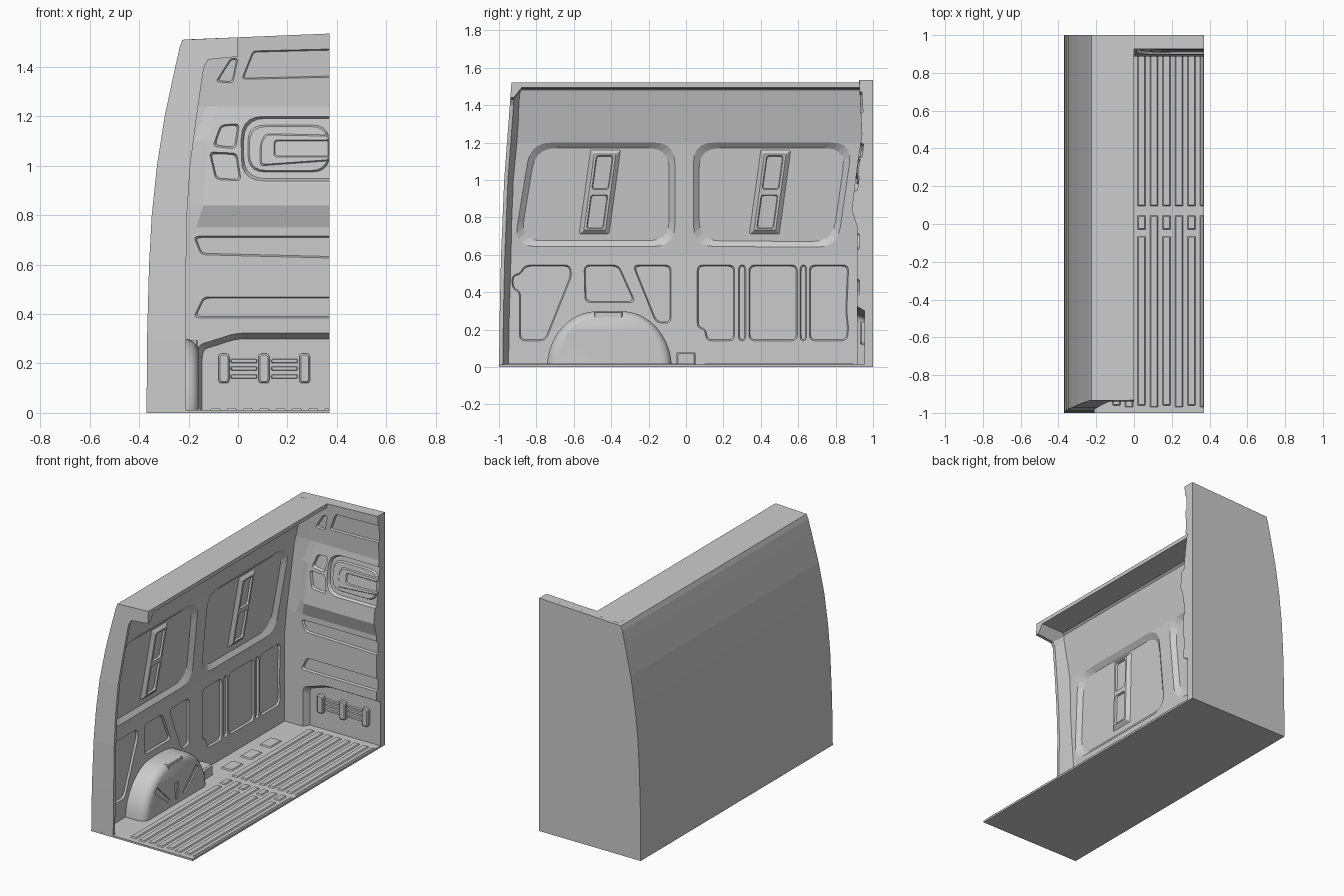
import bpy, bmesh
from mathutils import Vector

if "Cube" in bpy.data.objects:
    bpy.data.objects.remove(bpy.data.objects["Cube"])


def finish(name, bm):
    bmesh.ops.recalc_face_normals(bm, faces=bm.faces)
    me = bpy.data.meshes.new(name)
    bm.to_mesh(me)
    bm.free()
    ob = bpy.data.objects.new(name, me)
    bpy.context.collection.objects.link(ob)
    return ob


def interp(table, z):
    for (z0, a), (z1, b) in zip(table, table[1:]):
        if z <= z1:
            return a + (b - a) * (z - z0) / (z1 - z0)
    return table[-1][1]


def rounded(pts, r, inset):
    """Inset a polygon, then round its corners."""
    p = [Vector(q) for q in pts]
    n = len(p)
    if sum(p[i - 1].cross(p[i]) for i in range(n)) < 0:
        p.reverse()
    q = []
    for i in range(n):
        a = (p[i] - p[i - 1]).normalized()
        b = (p[(i + 1) % n] - p[i]).normalized()
        na, nb = Vector((-a.y, a.x)), Vector((-b.y, b.x))
        q.append(p[i] + (na + nb) * inset / max(0.3, 1 + na.dot(nb)))
    out = []
    for i in range(n):
        e0, e1 = q[i - 1] - q[i], q[(i + 1) % n] - q[i]
        a = q[i] + e0.normalized() * min(r, e0.length * .45)
        b = q[i] + e1.normalized() * min(r, e1.length * .45)
        for k in range(6):
            t = k / 5
            out.append(a * (1 - t) ** 2 + q[i] * 2 * t * (1 - t) + b * t * t)
    return out


def solids(name, items, place):
    """Each item is (outline, corner radius, [(height, inset), ...])."""
    bm = bmesh.new()
    for pts, r, rings in items:
        loops = [[bm.verts.new(place(u.x, u.y, d)) for u in rounded(pts, r, ins)] for d, ins in rings]
        for A, B in zip(loops, loops[1:]):
            for i in range(len(A)):
                bm.faces.new((A[i - 1], A[i], B[i], B[i - 1]))
        bm.faces.new(loops[0])
        bm.faces.new(loops[-1])
    return finish(name, bm)


def carve(ob, items, place):
    cutter = solids("cutter", items, place)
    cutter.hide_render = True
    m = ob.modifiers.new("pockets", 'BOOLEAN')
    m.operation, m.solver, m.object = 'DIFFERENCE', 'EXACT', cutter
    bpy.context.view_layer.objects.active = ob
    bpy.ops.object.modifier_apply(modifier=m.name)
    bpy.data.objects.remove(cutter)


def pocket(depth, ins):
    return [(.01, -ins * .01 / depth), (-depth, ins)]


def box(x0, x1, y0, y1):
    return [(x0, y0), (x1, y0), (x1, y1), (x0, y1)]


def shell(name, outer, inner, front, back_out, back_in):
    """Solid between two equal-length xz profiles, running along y."""
    bm = bmesh.new()
    rows = []
    for (ox, oz), (ix, iz) in zip(outer, inner):
        rows.append([bm.verts.new(c) for c in ((ox, front(oz), oz), (ix, front(iz), iz),
                                               (ix, back_in(iz), iz), (ox, back_out(oz), oz))])
    for A, B in zip(rows, rows[1:]):
        for k in range(4):
            bm.faces.new((A[k], A[(k + 1) % 4], B[(k + 1) % 4], B[k]))
    bm.faces.new(rows[0])
    bm.faces.new(rows[-1])
    return finish(name, bm)


# Shared profiles
outer = [(-.37, 0), (-.368, .3), (-.36, .6), (-.349, .8), (-.328, 1), (-.297, 1.2),
         (-.254, 1.4), (-.236, 1.48), (-.225, 1.51), (0, 1.52)]
front_y = lambda z: interp([(0, -1), (.5, -.993), (1, -.972), (1.52, -.933)], z)
wall_x = lambda z: interp([(0, -.30), (.6, -.30), (1.2, -.245), (1.48, -.178)], z)
on_wall = lambda u, v, d: Vector((wall_x(v) + d, u, v))
on_upper = lambda u, v, d: Vector((-.30 + .055 * (v - .6) / .6 + d, u, v))

# Side wall with roof strip
inner = [(wall_x(z), z) for _, z in outer[:7]] + [(-.178, 1.48), (-.165, 1.49), (0, 1.495)]
wall = shell("side_wall", outer, inner, lambda z: front_y(z) + .03, lambda z: .98, lambda z: .98)

low = [[(-.93, .49), (-.89, .5), (-.86, .545), (-.62, .545), (-.61, .49), (-.75, .14), (-.89, .14), (-.89, .4), (-.93, .42)],
       [(-.545, .545), (-.36, .545), (-.27, .345), (-.54, .345)],
       [(-.285, .545), (-.08, .545), (-.08, .235), (-.16, .235)],
       [(.06, .545), (.26, .545), (.26, .14), (.11, .14), (.1, .2), (.06, .21)],
       box(.28, .32, .14, .545), box(.337, .595, .14, .545), box(.61, .645, .14, .545),
       [(.66, .14), (.86, .14), (.87, .2), (.86, .3), (.87, .545), (.66, .545)]]
carve(wall, [(p, .03, pocket(.012, .006)) for p in low], on_wall)
windows = [[(-.92, .645), (-.06, .645), (-.06, 1.2), (-.83, 1.2)],
           [(.04, .645), (.81, .64), (.89, 1.2), (.04, 1.2)]]
carve(wall, [(p, .11, pocket(.024, .03)) for p in windows], on_upper)

# Braces inside the window recesses
for i, y in enumerate((-.46, .45)):
    quad = lambda w, z0, z1: [(y + s * w + .03 * (z - .94) / .22, z)
                              for s, z in ((-1, z0), (1, z0), (1, z1), (-1, z1))]
    brace = solids(f"window_brace_{i}", [(quad(.08, .71, 1.16), .004, [(-.03, 0), (-.024, 0), (-.004, .022)])], on_upper)
    carve(brace, [(quad(.045, a, b), .015, [(.006, -.004), (-.016, .004)])
                  for a, b in ((.74, .92), (.95, 1.13))], on_upper)

# Front door frame
frame_x = lambda z: interp([(0, -.21), (.75, -.21), (1.05, -.19), (1.38, -.14), (1.43, -.12)], z)
rim = [(frame_x(z), z) for _, z in outer[:6]] + [(-.147, 1.34), (-.138, 1.4), (-.12, 1.43), (0, 1.442)]
shell("front_frame", outer, rim, front_y, lambda z: front_y(z) + .075, lambda z: front_y(z) + .02)

# Floor and its raised ribs
on_floor = lambda u, v, d: Vector((u, v, d + .012))
solids("floor", [(box(-.37, .37, -1, 1), 0.0001, [(-.012, 0), (0, 0)])], on_floor)
ribs = []
rib = [(-.004, 0), (0, 0), (.007, .005)]
for i in range(-3, 5):
    x0 = .085 + .066 * i
    x1 = min(x0 + .042, .369)
    ribs.append((box(x0, x1, .095, .9), .004, rib))
    if i % 2:
        ribs += [(box(x0, x1, -.03, .045), .004, rib), (box(x0, x1, -.96, -.065), .004, rib)]
    else:
        ribs.append((box(x0, x1, -.97, .045), .004, rib))
for y in (.15, .35, .55):
    ribs.append((box(-.23, -.15, y, y + .12), .008, rib))
solids("floor_ribs", ribs, on_floor)

# Wheel arch with grooves and a clip
half = [(.34, -.0), (.325, .1), (.25, .225), (.13, .3)]
arch = [(-.41 + s, z) for s, z in half] + [(-.41 - s, z) for s, z in reversed(half)]
arch = [(u, z if z else -.06) for u, z in arch]
low_clip = lambda u, v, d: Vector((-.31 + d, u, max(v, .002)))
wheel = solids("wheel_arch", [(arch, .1, [(0, 0), (.1, 0), (.123, .006), (.14, .02), (.15, .04)])], low_clip)
carve(wheel, [([(-.64, .165), (-.615, .195), (-.475, .06), (-.49, .045)], .004, [(.17, 0), (.142, 0)]),
              ([(-.43, .15), (-.39, .15), (-.4, .04), (-.42, .04)], .004, [(.17, 0), (.142, 0)]),
              ([(-.18, .165), (-.205, .195), (-.345, .06), (-.33, .045)], .004, [(.17, 0), (.142, 0)])], low_clip)
bpy.ops.object.select_all(action='DESELECT')
wheel.select_set(True)
bpy.context.view_layer.objects.active = wheel
bpy.ops.object.shade_smooth_by_angle()
solids("arch_clip", [(box(-.49, -.34, .25, .295), .006, [(.08, 0), (.143, 0), (.147, .004)])], low_clip)
solids("floor_bracket", [(box(-.05, .05, .005, .08), .008, [(0, 0), (.085, 0), (.095, .008)])], low_clip)

# Bulkhead back panel
edge = outer + [(.37, 1.535)]
shell("bulkhead_back", edge, [(.37 if i == 10 else max(x, .0) if i == 9 else x + .0, z) if i > 8 else (.37, z)
                              for i, (x, z) in enumerate(edge)][:9] + [(.37, 1.52), (.37, 1.53)],
      lambda z: .965, lambda z: 1, lambda z: 1)

# Bulkhead inner skin: height, base y, bulge y, left edge of bulge
rows = [(0, .915, .915, -.2), (.33, .915, .915, -.2), (.75, .915, .915, -.2), (.84, .92, .886, -.17),
        (1.1, .933, .917, -.16), (1.24, .94, .94, -.11), (1.52, .926, .926, -.11)]
outer_x = lambda z: interp([(b, a) for a, b in outer[:9]], z)
bm = bmesh.new()
grid = []
for z, yb, yp, xl in rows:
    top = lambda x: z + .041 * x if z == 1.52 else z
    ring = [(outer_x(z) + .03, .975), (outer_x(z) + .03, yb), (xl - .02, yb), (xl + .03, yp), (.37, yp), (.37, .975)]
    grid.append([bm.verts.new((x, y, top(x))) for x, y in ring])
for A, B in zip(grid, grid[1:]):
    for k in range(6):
        bm.faces.new((A[k - 1], A[k], B[k], B[k - 1]))
bm.faces.new(grid[0])
bm.faces.new(grid[-1])
bulkhead = finish("bulkhead", bm)

on_mid = lambda u, v, d: Vector((u, .94 - .135 * (1.24 - v) - d, v))
on_low = lambda u, v, d: Vector((u, .915 - d, v))
on_top = lambda u, v, d: Vector((u, .94 - .05 * (v - 1.24) - d, v))
on_foot = lambda u, v, d: Vector((u, .955 - d, v))
carve(bulkhead, [([(-.17, -.1), (.5, -.1), (.5, .325), (-.01, .325), (-.1, .295), (-.17, .275)], .04,
                  [(.06, -.01), (0, .025)])], on_foot)
carve(bulkhead, [([(-.18, .715), (.45, .715), (.45, .625), (-.15, .64)], .02, pocket(.012, .006)),
                 ([(-.14, .47), (.45, .47), (.45, .385), (-.18, .385)], .02, pocket(.012, .006))], on_low)
carve(bulkhead, [([(-.09, 1.34), (-.03, 1.435), (0, 1.435), (-.02, 1.335)], .015, pocket(.01, .005)),
                 ([(.015, 1.35), (.06, 1.465), (.45, 1.475), (.45, 1.36)], .015, pocket(.012, .005))], on_top)
carve(bulkhead, [([(-.1, 1.08), (-.07, 1.165), (.005, 1.17), (-.01, 1.07)], .02, pocket(.013, .005)),
                 ([(-.115, 1.055), (-.005, 1.05), (.012, .94), (-.09, .945)], .02, pocket(.013, .005)),
                 ([(.015, .94), (.5, .94), (.5, 1.2), (.015, 1.2)], .09, pocket(.016, .008))], on_mid)

# Nested raised panels in the bulkhead window
solids("bulkhead_panel", [(box(.04, .37, .975, 1.165), .07, [(-.02, 0), (-.016, 0), (-.006, .006)]),
                          ([(.09, 1.0), (.37, 1.02), (.37, 1.04), (.15, 1.04), (.15, 1.1), (.37, 1.1), (.37, 1.125),
                            (.11, 1.13), (.09, 1.09)], .015, [(-.01, 0), (-.006, 0), (0, .005)])], on_mid)

# Ladder-shaped anchor at the foot of the bulkhead
posts = [(box(x - .022, x + .022, .12, .24), .015, [(-.005, 0), (.018, 0), (.024, .006)]) for x in (-.057, .105, .27)]
bars = [(box(x - .055, x + .055, z, z + .02), .008, [(-.005, 0), (.01, .004)])
        for x in (.024, .188) for z in (.137, .17, .2)]
solids("bulkhead_anchor", posts + bars, on_foot)
